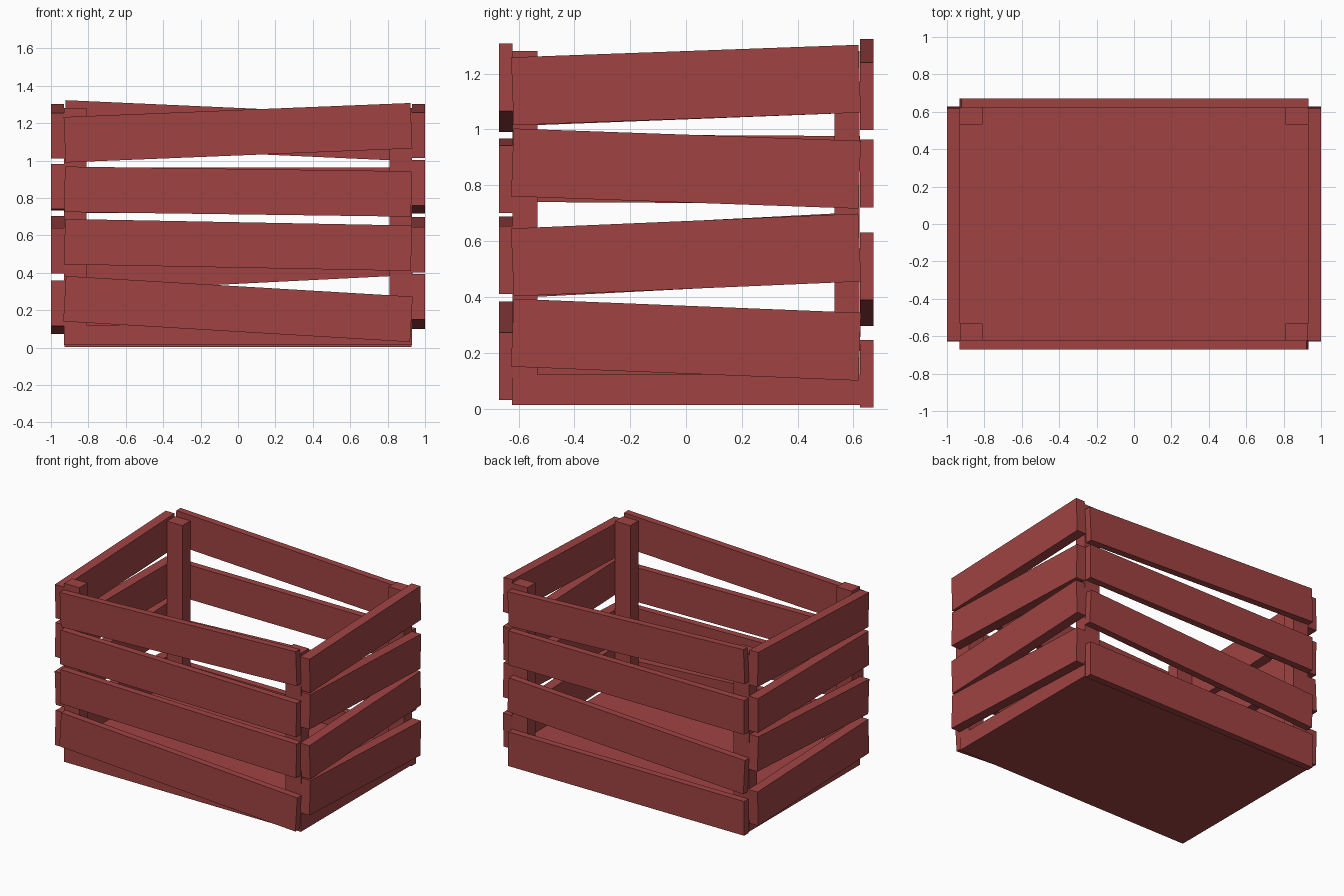
import bpy
from math import atan2, hypot

if "Cube" in bpy.data.objects:
    bpy.data.objects.remove(bpy.data.objects["Cube"])

paint = bpy.data.materials.new("red_wood")
paint.diffuse_color = (0.35, 0.055, 0.055, 1)
paint.use_nodes = True
paint.node_tree.nodes["Principled BSDF"].inputs["Base Color"].default_value = paint.diffuse_color


def box(name, center, size, rot=(0, 0, 0)):
    bpy.ops.mesh.primitive_cube_add(size=1, location=center, rotation=rot)
    ob = bpy.context.object
    ob.name = name
    ob.scale = size
    ob.data.materials.append(paint)
    return ob


# Slat dimensions
HX, HY = 0.927, 0.622      # half lengths of long and short sides
HEIGHT = 0.243
THICK_Y, THICK_X = 0.048, 0.07


def long_slat(name, y, z_left, z_right):
    """Tilted slat along x; z values are the lower edge at each end."""
    d = z_right - z_left
    box(name, (0, y, (z_left + z_right + HEIGHT) / 2),
        (hypot(2 * HX, d), THICK_Y, HEIGHT), (0, -atan2(d, 2 * HX), 0))


def short_slat(name, x, z_front, z_back):
    """Tilted slat along y; z values are the lower edge at each end."""
    d = z_back - z_front
    box(name, (x, 0, (z_front + z_back + HEIGHT) / 2),
        (THICK_X, hypot(2 * HY, d), HEIGHT), (atan2(d, 2 * HY), 0, 0))


# Floor panel
box("floor", (0, 0, 0.067), (1.86, 1.245, 0.108))

# Corner posts
for sx in (-1, 1):
    for sy in (-1, 1):
        box("corner_post", (sx * 0.87, sy * 0.577, 0.7), (0.12, 0.09, 1.16))

# Crooked slats, lower edge heights at both ends, bottom to top
front = [(0.14, 0.03), (0.445, 0.41), (0.725, 0.70), (0.99, 1.065)]
back = [(0.003, 0.003), (0.295, 0.388), (0.72, 0.72), (1.08, 0.997)]
right = [(0.15, 0.10), (0.402, 0.455), (0.76, 0.716), (1.015, 1.06)]
left = [(0.115, 0.072), (0.396, 0.46), (0.74, 0.733), (1.012, 1.06)]
for i in range(4):
    long_slat(f"front_slat_{i + 1}", -0.646, *front[i])
    long_slat(f"back_slat_{i + 1}", 0.648, *back[i])
    short_slat(f"right_slat_{i + 1}", 0.965, *right[i])
    short_slat(f"left_slat_{i + 1}", -0.965, *left[i])
